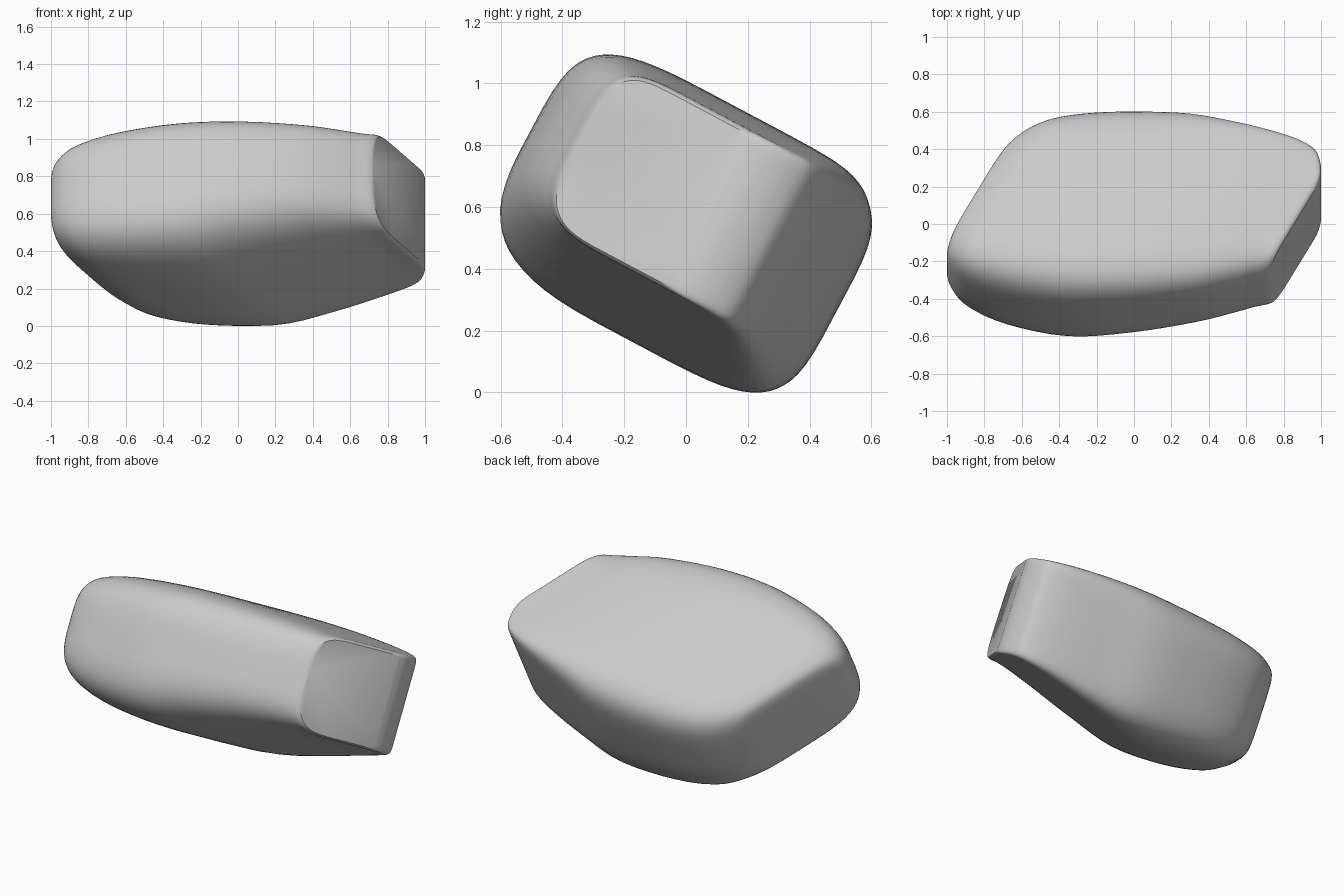
import bpy, bmesh, math
from mathutils import Vector, Matrix

cube = bpy.data.objects.get("Cube")
if cube:
    bpy.data.objects.remove(cube, do_unlink=True)

# Stations along the block:
# slide, front edge, back edge, underside, top, back corner squareness
STATIONS = [
    (-.887, -.15, .31, -.18, .215, 4.5),
    (-.87, -.245, .41, -.235, .275, 4.5),
    (-.80, -.33, .495, -.29, .32, 4.5),
    (-.67, -.415, .545, -.35, .36, 4.5),
    (-.42, -.505, .565, -.395, .395, 4.5),
    (-.06, -.575, .545, -.405, .418, 5),
    (.28, -.58, .46, -.335, .418, 8),
    (.60, -.545, .37, -.26, .402, 12),
    (.79, -.495, .292, -.222, .385, 18),
    (.872, -.465, .22, -.21, .378, 20),
    (.932, -.445, .125, -.205, .373, 20),
    (.953, -.432, .055, -.195, .36, 20),
]
SHEAR = .54          # slant of both ends
TILT = math.radians(-28)
SIDES, STEPS = 64, 4
FRONT_TOP, FRONT_LOW = 4.2, 3.4   # front corner squareness


def spline(p, q, r, s, t):
    """Smooth curve from q to r."""
    return tuple(.5 * (2 * b + (c - a) * t + (2 * a - 5 * b + 4 * c - d) * t * t
                       + (3 * b - a - 3 * c + d) * t ** 3)
                 for a, b, c, d in zip(p, q, r, s))


def section(bm, row):
    """Rounded rectangle lying in a slanted plane."""
    slide, front, back, low, high, square = row
    ring = []
    for i in range(SIDES):
        a = 2 * math.pi * (i + .5) / SIDES
        c, s = math.cos(a), math.sin(a)
        power = 2 / (square if c > 0 else FRONT_TOP if s > 0 else FRONT_LOW)
        u = (front + back) / 2 + (back - front) / 2 * math.copysign(abs(c) ** power, c)
        v = (low + high) / 2 + (high - low) / 2 * math.copysign(abs(s) ** power, s)
        ring.append(bm.verts.new((slide + SHEAR * u, u, v)))
    return ring


# Loft the block through its stations
rows = []
last = len(STATIONS) - 1
for k in range(last):
    around = [STATIONS[min(max(k + j, 0), last)] for j in (-1, 0, 1, 2)]
    rows += [spline(*around, n / STEPS) for n in range(STEPS)]
rows.append(STATIONS[-1])

bm = bmesh.new()
rings = [section(bm, row) for row in rows]
for a, b in zip(rings, rings[1:]):
    for i in range(SIDES):
        j = (i + 1) % SIDES
        bm.faces.new((a[i], a[j], b[j], b[i]))
bm.faces.new(rings[0])
bm.faces.new(rings[-1])
bmesh.ops.recalc_face_normals(bm, faces=bm.faces)

# Tilt it, centre it and rest it on the ground
bm.transform(Matrix.Rotation(TILT, 4, 'X'))
lo = Vector([min(v.co[i] for v in bm.verts) for i in range(3)])
hi = Vector([max(v.co[i] for v in bm.verts) for i in range(3)])
mid = (lo + hi) / 2
bm.transform(Matrix.Translation((-mid.x, -mid.y, -lo.z)))

mesh = bpy.data.meshes.new("rounded_block")
bm.to_mesh(mesh)
bm.free()
block = bpy.data.objects.new("rounded_block", mesh)
bpy.context.collection.objects.link(block)

# Plain light grey
grey = bpy.data.materials.new("light_grey")
grey.use_nodes = True
colour = (.6, .6, .6, 1)
grey.diffuse_color = colour
grey.node_tree.nodes["Principled BSDF"].inputs["Base Color"].default_value = colour
mesh.materials.append(grey)

bpy.ops.object.select_all(action='DESELECT')
block.select_set(True)
bpy.context.view_layer.objects.active = block
bpy.ops.object.shade_smooth_by_angle(angle=math.radians(35))
